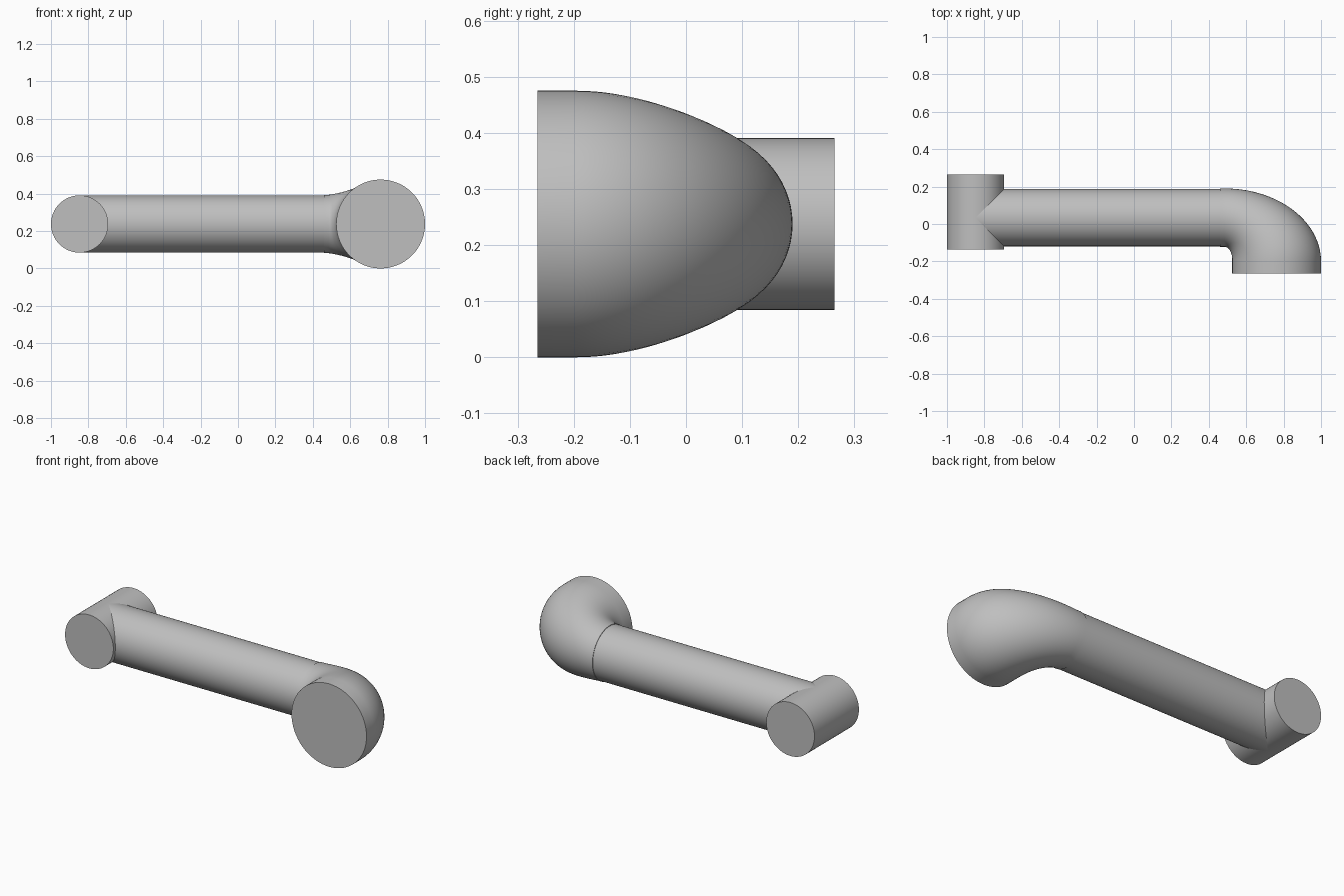
import bpy, bmesh, math
from mathutils import Vector

old = bpy.data.objects.get("Cube")
if old:
    bpy.data.objects.remove(old, do_unlink=True)

grey = bpy.data.materials.new("plain grey")
grey.use_nodes = True
colour = (0.52, 0.52, 0.52, 1)
grey.diffuse_color = colour
grey.node_tree.nodes["Principled BSDF"].inputs["Base Color"].default_value = colour

AXIS_Z = 0.2375
TUBE_Y = 0.034
SIDES = 64


def loft(name, sections):
    """Skin elliptical sections given as (inner xy, outer xy, half height)."""
    bm = bmesh.new()
    rings = []
    for a, b, h in sections:
        mid, half = (Vector(a) + Vector(b)) / 2, (Vector(b) - Vector(a)) / 2
        ring = []
        for i in range(SIDES):
            t = 2 * math.pi * i / SIDES
            p = mid + half * math.cos(t)
            ring.append(bm.verts.new((p.x, p.y, AXIS_Z + h * math.sin(t))))
        rings.append(ring)
    for r0, r1 in zip(rings, rings[1:]):
        for i in range(SIDES):
            j = (i + 1) % SIDES
            bm.faces.new((r0[i], r0[j], r1[j], r1[i]))
    bm.faces.new(rings[0])
    bm.faces.new(rings[-1])
    bmesh.ops.recalc_face_normals(bm, faces=bm.faces)
    mesh = bpy.data.meshes.new(name)
    bm.to_mesh(mesh)
    bm.free()
    mesh.materials.append(grey)
    obj = bpy.data.objects.new(name, mesh)
    bpy.context.collection.objects.link(obj)
    bpy.ops.object.select_all(action='DESELECT')
    obj.select_set(True)
    bpy.context.view_layer.objects.active = obj
    bpy.ops.object.shade_smooth_by_angle(angle=math.radians(35))
    return obj


# Cross cylinder at the right end
R = 0.153
loft("cross_cylinder", [((-1, y), (-1 + 2 * R, y), R) for y in (-0.137, 0.265)])

# Straight tube, with a tiny flare where it meets the cross cylinder
loft("arm_tube", [((x, TUBE_Y - r), (x, TUBE_Y + r), r)
                  for x, r in ((-0.847, R), (-0.694, R), (0.5, R))])

# Widening elbow: straight collar, quarter bend, straight mouth
r0, r1 = 0.156, 0.2375
sections = [((0.46, TUBE_Y - r0), (0.46, TUBE_Y + r0), r0)]
STEPS = 32
for k in range(STEPS + 1):
    f = k / STEPS
    s, c = math.sin(f * math.pi / 2), math.cos(f * math.pi / 2)
    w = (f * f * (3 - 2 * f) + s) / 2
    inner = (0.485 + 0.04 * s, -0.19 + (TUBE_Y - r0 + 0.19) * c)
    outer = (0.485 + 0.515 * s, -0.20 + (TUBE_Y + r0 + 0.20) * c)
    sections.append((inner, outer, r0 + (r1 - r0) * w))
sections.append(((0.525, -0.265), (1.0, -0.265), r1))
loft("elbow", sections)
